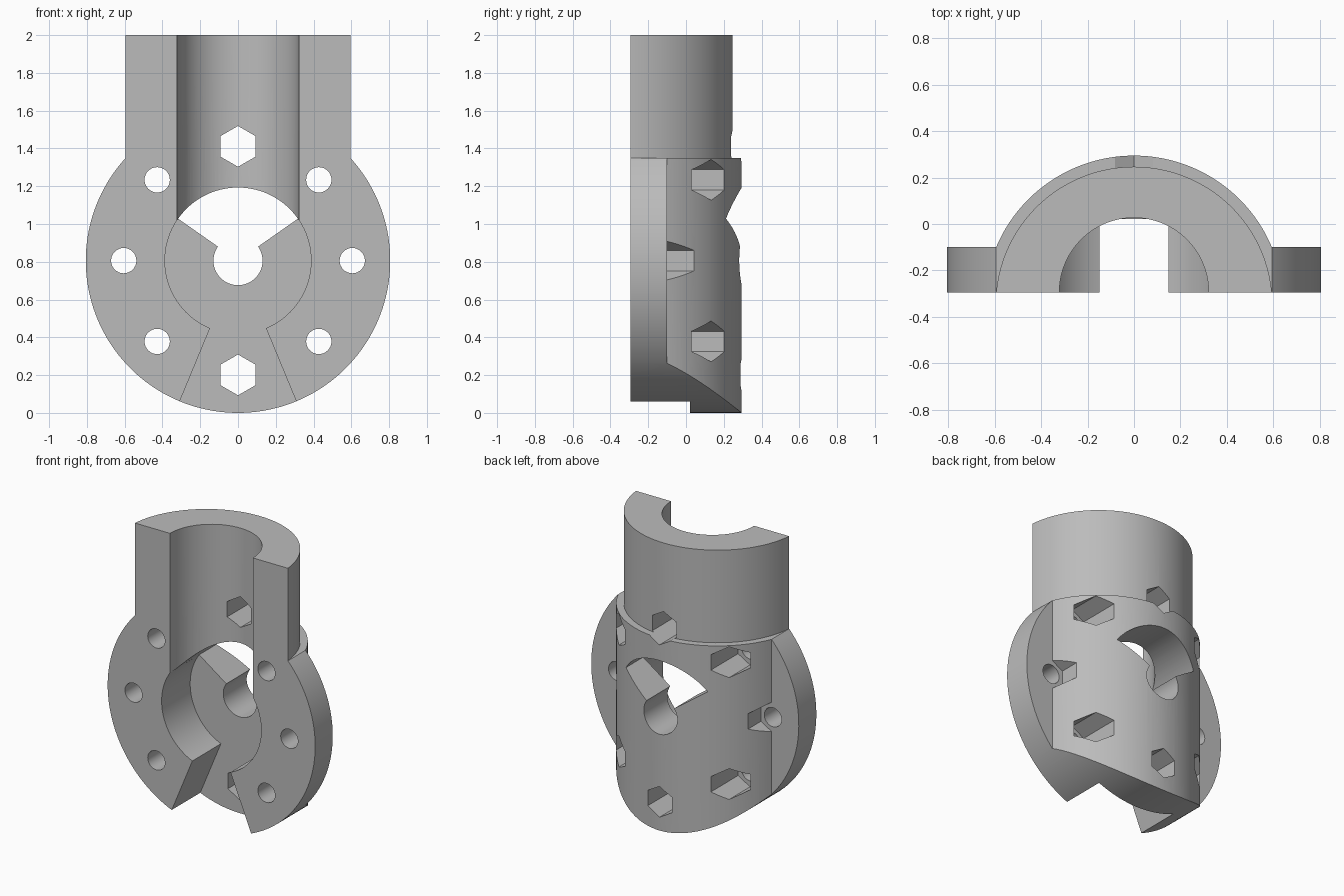
import bpy, bmesh, math
from mathutils import Vector

if "Cube" in bpy.data.objects:
    bpy.data.objects.remove(bpy.data.objects["Cube"])

CZ = 0.806            # height of the disc centre
FRONT = -0.295        # flat front plane
grey = bpy.data.materials.new("grey")
grey.diffuse_color = (0.5, 0.5, 0.5, 1)
grey.use_nodes = True
grey.node_tree.nodes["Principled BSDF"].inputs["Base Color"].default_value = grey.diffuse_color


def prism(name, pts, lo, hi, axis):
    """Extrude a 2D profile along y (points are x, z) or z (points are x, y)."""
    def at(p, t):
        return (p[0], t, p[1]) if axis == 'Y' else (p[0], p[1], t)
    bm = bmesh.new()
    a = [bm.verts.new(at(p, lo)) for p in pts]
    b = [bm.verts.new(at(p, hi)) for p in pts]
    bm.faces.new(a)
    bm.faces.new(b)
    for i in range(len(pts)):
        j = (i + 1) % len(pts)
        bm.faces.new((a[i], a[j], b[j], b[i]))
    bmesh.ops.recalc_face_normals(bm, faces=bm.faces)
    me = bpy.data.meshes.new(name)
    bm.to_mesh(me)
    bm.free()
    ob = bpy.data.objects.new(name, me)
    bpy.context.collection.objects.link(ob)
    me.materials.append(grey)
    return ob


def arc(cx, cy, r, a0=0, a1=360, n=96):
    full = abs(a1 - a0) >= 360
    return [(cx + r * math.cos(math.radians(a0 + (a1 - a0) * i / n)),
             cy + r * math.sin(math.radians(a0 + (a1 - a0) * i / n)))
            for i in range(n if full else n + 1)]


def box(name, x, y0, y1, z0, z1):
    return prism(name, [(-x, z0), (x, z0), (x, z1), (-x, z1)], y0, y1, 'Y')


def combine(ob, other, op):
    """Apply a boolean and discard the helper."""
    m = ob.modifiers.new("bool", 'BOOLEAN')
    m.operation, m.object, m.solver = op, other, 'EXACT'
    bpy.context.view_layer.objects.active = ob
    bpy.ops.object.modifier_apply(modifier=m.name)
    bpy.data.objects.remove(other)


# Flange slab and round back, trimmed to a disc with a flat top
body = box("clamp_half", 1.0, -0.5, -0.10, -0.2, 1.6)
combine(body, prism("barrel", arc(0, -0.35, 0.645, n=128), -0.3, 1.7, 'Z'), 'UNION')
top = math.degrees(math.asin((1.35 - CZ) / CZ * 1.0))
combine(body, prism("disc", arc(0, CZ, CZ, 180 - top, 360 + top, 128), -0.8, 0.8, 'Y'), 'INTERSECT')

# Neck above the disc
combine(body, prism("neck", arc(0, -0.35, 0.597, n=128), 1.1, 2.0, 'Z'), 'UNION')

# Flat front
combine(body, box("front_trim", 2, -2, FRONT, -1, 3), 'DIFFERENCE')

# Bore, round pocket and bottom wedge slot
combine(body, prism("bore", arc(0, FRONT, 0.322), 1.0, 2.2, 'Z'), 'DIFFERENCE')
combine(body, prism("pocket", arc(0, CZ, 0.387), -0.5, 0.022, 'Y'), 'DIFFERENCE')
slot = [(0, CZ)] + arc(0, CZ, 1.2, 247.5, 292.5, 4)
combine(body, prism("slot", slot, -0.5, 0.022, 'Y'), 'DIFFERENCE')

# Centre hole and upper fan opening, right through
combine(body, prism("centre_hole", arc(0, CZ, 0.13, n=64), -0.6, 0.6, 'Y'), 'DIFFERENCE')
fan = [(0, CZ)] + arc(0, CZ, 0.387, 35, 145, 48)
combine(body, prism("fan", fan, -0.6, 0.6, 'Y'), 'DIFFERENCE')

# Ring of bolt holes with hexagonal nut pockets at the back
for k in range(8):
    a = math.radians(45 * k)
    x, z = 0.605 * math.cos(a), CZ + 0.605 * math.sin(a)
    combine(body, prism("nut", arc(x, z, 0.108, 30, 390, 6), -0.10, 0.6, 'Y'), 'DIFFERENCE')
    if k not in (2, 6):
        combine(body, prism("bolt", arc(x, z, 0.067, n=32), -0.6, 0.0, 'Y'), 'DIFFERENCE')

bpy.ops.object.select_all(action='DESELECT')
body.select_set(True)
bpy.context.view_layer.objects.active = body
bpy.ops.object.shade_smooth_by_angle(angle=math.radians(25))
